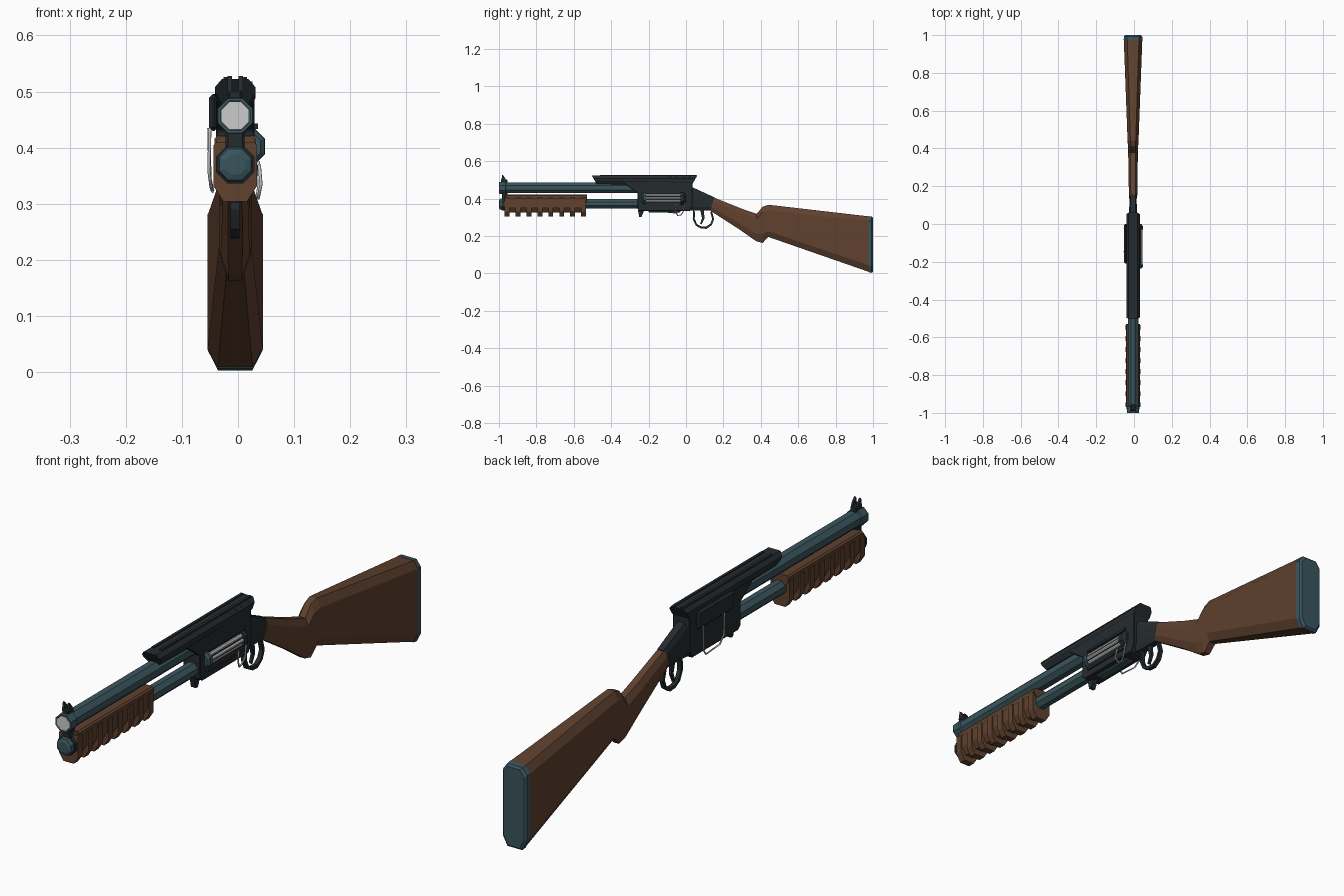
import bpy, bmesh, math

CX = -0.005  # the long axis sits slightly off centre


def material(name, rgb):
    m = bpy.data.materials.new(name)
    m.diffuse_color = (*rgb, 1)
    return m


WOOD = material("wood", (0.115, 0.053, 0.028))
TEAL = material("blued_steel", (0.042, 0.09, 0.11))
DARK = material("dark_steel", (0.018, 0.024, 0.028))
RUST = material("screw_copper", (0.2, 0.07, 0.04))


def make(name, verts, faces, mat=None, bevel=0):
    me = bpy.data.meshes.new(name)
    bm = bmesh.new()
    vs = [bm.verts.new(v) for v in verts]
    for f in faces:
        bm.faces.new([vs[i] for i in f])
    bmesh.ops.recalc_face_normals(bm, faces=bm.faces)
    bm.to_mesh(me)
    bm.free()
    ob = bpy.data.objects.new(name, me)
    bpy.context.collection.objects.link(ob)
    if mat:
        me.materials.append(mat)
    if bevel:
        b = ob.modifiers.new("bevel", 'BEVEL')
        b.width, b.segments = bevel, 1
    return ob


def skin(name, rings, mat=None, bevel=0):
    """Join equal-length rings of points into a capped solid."""
    n = len(rings[0])
    verts = [p for r in rings for p in r]
    faces = [list(range(n)), list(range(len(verts) - n, len(verts)))]
    for k in range(len(rings) - 1):
        for i in range(n):
            j = (i + 1) % n
            faces.append([k * n + i, k * n + j, (k + 1) * n + j, (k + 1) * n + i])
    return make(name, verts, faces, mat, bevel)


def slab(name, prof, x0, x1, mat=None, bevel=0):
    """Side profile of (y, z) points extruded across x."""
    return skin(name, [[(x, y, z) for y, z in prof] for x in (x0, x1)], mat, bevel)


def box(name, x0, x1, y0, y1, z0, z1, mat=None, bevel=0):
    return slab(name, [(y0, z0), (y1, z0), (y1, z1), (y0, z1)], x0, x1, mat, bevel)


def lathe(name, x, z, stations, mat=None, n=8):
    """Octagonal turned part along y; stations are (y, flat radius)."""
    rings = []
    for y, r in stations:
        R = r / math.cos(math.pi / n)
        a = [2 * math.pi * (i + 0.5) / n for i in range(n)]
        rings.append([(x + R * math.cos(t), y, z + R * math.sin(t)) for t in a])
    return skin(name, rings, mat)


def loft(name, sections, mat=None):
    """Chamfered sections: bottom (y,z), top (y,z), half width, inset x, inset z low, inset z high."""
    rings = []
    for yb, zb, yt, zt, h, ix, lo, hi in sections:
        H = zt - zb
        shape = [(-h + ix, 0), (h - ix, 0), (h, lo), (h, H - hi),
                 (h - ix, H), (-h + ix, H), (-h, H - hi), (-h, lo)]
        rings.append([(CX + x, yb + (yt - yb) * d / H, zb + d) for x, d in shape])
    return skin(name, rings, mat)


def wire(name, pts, r, mat=None):
    cu = bpy.data.curves.new(name, 'CURVE')
    cu.dimensions = '3D'
    cu.bevel_depth, cu.bevel_resolution, cu.use_fill_caps = r, 1, True
    sp = cu.splines.new('POLY')
    sp.points.add(len(pts) - 1)
    for p, q in zip(sp.points, pts):
        p.co = (*q, 1)
    ob = bpy.data.objects.new(name, cu)
    bpy.context.collection.objects.link(ob)
    if mat:
        cu.materials.append(mat)
    return ob


# Shoulder stock with grip, and its butt plate
loft("stock", [
    (0.13, 0.335, 0.15, 0.405, 0.022, 0.010, 0.02, 0.02),
    (0.29, 0.232, 0.30, 0.345, 0.024, 0.011, 0.03, 0.025),
    (0.375, 0.172, 0.378, 0.318, 0.026, 0.014, 0.04, 0.025),
    (0.41, 0.163, 0.41, 0.357, 0.027, 0.015, 0.045, 0.03),
    (0.44, 0.195, 0.44, 0.367, 0.029, 0.015, 0.03, 0.03),
    (0.975, 0.009, 0.975, 0.305, 0.049, 0.018, 0.035, 0.025)], WOOD)
loft("butt_plate", [
    (0.975, 0.007, 0.975, 0.306, 0.0495, 0.018, 0.035, 0.025),
    (0.993, 0.003, 0.993, 0.304, 0.0485, 0.018, 0.035, 0.025),
    (1.0, 0.01, 1.0, 0.297, 0.042, 0.018, 0.035, 0.025)], TEAL)

# Receiver body, sloped rear tang and top rail
slab("receiver", [(-0.335, 0.485), (-0.26, 0.43), (-0.26, 0.345), (-0.245, 0.333), (0.02, 0.333),
                  (0.035, 0.36), (0.035, 0.49), (-0.335, 0.49)], CX - 0.034, CX + 0.034, DARK, 0.004)
loft("tang", [(0.01, 0.335, 0.01, 0.472, 0.03, 0.012, 0.02, 0.02),
              (0.04, 0.335, 0.04, 0.458, 0.022, 0.008, 0.02, 0.02),
              (0.135, 0.335, 0.155, 0.405, 0.018, 0.006, 0.02, 0.02)], DARK)
loft("top_rail", [(-0.478, 0.478, -0.503, 0.522, 0.036, 0.012, 0.02, 0.014),
                  (0.028, 0.468, 0.06, 0.522, 0.036, 0.012, 0.02, 0.014)], DARK)
for s in (-1, 1):
    box("rail_ridge", CX + s * 0.016 - 0.005, CX + s * 0.016 + 0.005, -0.46, 0.055, 0.515, 0.526, DARK)
for i in range(4):
    box("rail_screw", CX + 0.025, CX + 0.031, -0.09 + i * 0.035, -0.08 + i * 0.035, 0.508, 0.518, RUST)
slab("front_tab", [(-0.258, 0.34), (-0.25, 0.302), (-0.238, 0.302), (-0.222, 0.34)],
     CX - 0.01, CX + 0.01, DARK)
box("loading_gate", CX - 0.018, CX + 0.018, -0.2, -0.03, 0.326, 0.34, TEAL, 0.004)

# Left side panel and the exposed cylinder on the right
box("side_panel", -0.052, -0.035, -0.21, 0.0, 0.43, 0.496, DARK, 0.007)
BX, BZ = 0.014, 0.402
lathe("cylinder_core", BX, BZ, [(-0.22, 0.025), (-0.01, 0.025)], DARK)
lathe("cylinder_front_ring", BX, BZ, [(-0.235, 0.026), (-0.228, 0.033), (-0.215, 0.033)], TEAL)
lathe("cylinder_rear_ring", BX, BZ, [(-0.03, 0.034), (-0.012, 0.034), (0.0, 0.024)], DARK)
for i in range(5):
    a = math.radians(-76 + 38 * i)
    lathe("cylinder_rod", BX + 0.024 * math.cos(a), BZ + 0.024 * math.sin(a),
          [(-0.215, 0.0065), (-0.03, 0.0065)])
for z in (0.364, 0.438):
    box("port_frame", 0.025, 0.036, -0.225, -0.01, z - 0.005, z + 0.005, DARK)

# Wire loop hanging on both sides of the receiver
wire("left_wire_loop", [(-0.05, -0.15, 0.435), (-0.052, -0.145, 0.36), (-0.048, -0.125, 0.33),
                        (-0.045, -0.05, 0.322), (-0.05, -0.03, 0.345), (-0.052, -0.025, 0.435)], 0.003)
wire("right_wire_loop", [(0.038, -0.05, 0.37), (0.041, -0.058, 0.335), (0.036, -0.045, 0.31),
                         (0.034, -0.027, 0.312), (0.038, -0.012, 0.335), (0.036, -0.005, 0.375)], 0.003)

# Trigger guard and trigger
guard = [(0.038, 0.34), (0.036, 0.29), (0.052, 0.255), (0.08, 0.24), (0.11, 0.238),
         (0.138, 0.258), (0.15, 0.29), (0.138, 0.335)]
mid = (0.094, 0.295)
inner = [(mid[0] + (y - mid[0]) * 0.82, mid[1] + (z - mid[1]) * 0.8) for y, z in guard]
skin("trigger_guard", [[(CX + s * 0.008, *o), (CX - s * 0.008, *o), (CX - s * 0.008, *i), (CX + s * 0.008, *i)]
                       for s, o, i in zip([1] * 8, guard, inner)], DARK)
slab("trigger", [(0.075, 0.34), (0.086, 0.295), (0.076, 0.265), (0.083, 0.262), (0.099, 0.295), (0.095, 0.34)],
     CX - 0.005, CX + 0.005, DARK)

# Barrel, bore and magazine tube
lathe("barrel", CX, 0.457, [(-0.98, 0.028), (-0.25, 0.028)], TEAL)
lathe("muzzle_collar", CX, 0.457, [(-0.985, 0.026), (-1.0, 0.026), (-1.0, 0.031), (-0.992, 0.032),
                                   (-0.965, 0.032), (-0.96, 0.026)], TEAL)
lathe("bore", CX, 0.457, [(-1.0005, 0.025), (-0.98, 0.025)])
lathe("magazine_tube", CX, 0.372, [(-0.97, 0.025), (-0.25, 0.025)], TEAL)
lathe("magazine_cap", CX, 0.37, [(-1.0, 0.018), (-0.996, 0.028), (-0.985, 0.031), (-0.965, 0.031)], TEAL)

# Band joining the tubes, and the pronged front sight
box("barrel_band", CX - 0.017, CX + 0.017, -0.985, -0.955, 0.39, 0.435, DARK, 0.004)
lathe("barrel_band_ring", CX, 0.37, [(-0.983, 0.034), (-0.962, 0.034)], DARK)
box("sight_base", CX - 0.012, CX + 0.012, -0.99, -0.955, 0.482, 0.502, DARK, 0.003)
for s in (-1, 1):
    slab("sight_prong", [(-0.988, 0.495), (-0.962, 0.495), (-0.968, 0.512), (-0.982, 0.528)],
         CX + s * 0.01 - 0.004, CX + s * 0.01 + 0.004, DARK)


# Pump handle: body, top strip and ribs
def pump(name, y0, y1, z0, z1, h):
    shape = [(-h + 0.018, z0), (h - 0.018, z0), (h, z0 + 0.028), (h, z1 - 0.006),
             (h - 0.006, z1), (-h + 0.006, z1), (-h, z1 - 0.006), (-h, z0 + 0.028)]
    skin(name, [[(CX + x, y, z) for x, z in shape] for y in (y0, y1)], WOOD)


pump("pump_body", -0.965, -0.535, 0.326, 0.42, 0.034)
pump("pump_top_strip", -0.962, -0.53, 0.375, 0.422, 0.037)
for i in range(8):
    y = -0.958 + i * 0.0585
    pump("pump_rib", y - 0.012, y + 0.014, 0.304, 0.41, 0.039)
